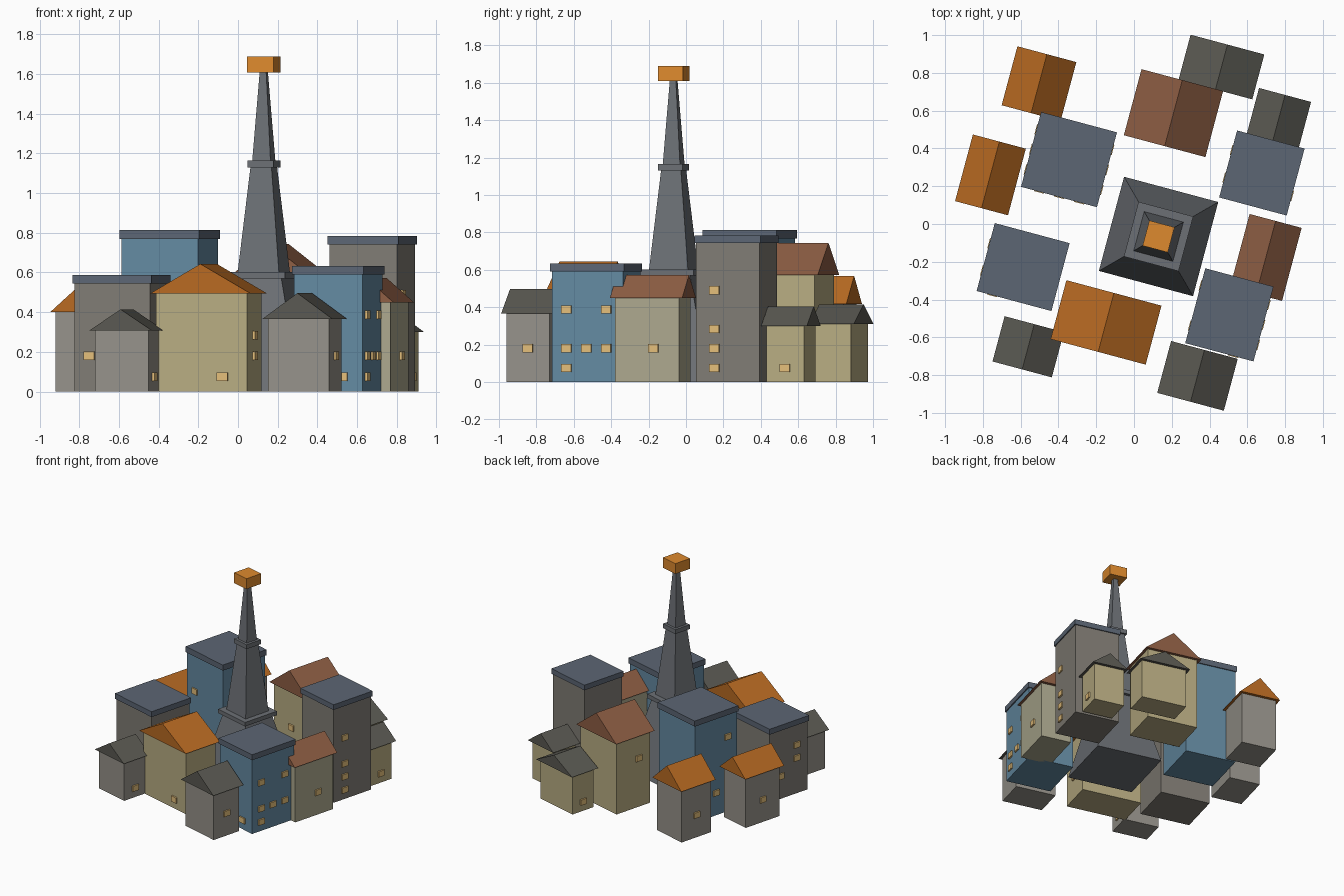
import bpy
from mathutils import Matrix
from math import radians

if "Cube" in bpy.data.objects:
    bpy.data.objects.remove(bpy.data.objects["Cube"])

TURN = radians(-15)          # the whole town is turned by this angle


def lin(c):
    return tuple((v / 255 / 12.92 if v < 11 else ((v / 255 + 0.055) / 1.055) ** 2.4) for v in c) + (1,)


COLOURS = {
    "stone": (150, 146, 138), "grey": (128, 124, 116), "tan": (184, 172, 130),
    "sage": (172, 168, 142), "blue": (100, 138, 162), "slate": (92, 102, 116),
    "tower": (108, 112, 117), "orange": (184, 106, 34), "brown": (142, 94, 68),
    "dark": (90, 89, 82), "gold": (222, 138, 46), "window": (228, 190, 122),
}
MATS = {}
for key, rgb in COLOURS.items():
    MATS[key] = bpy.data.materials.new(key)
    MATS[key].diffuse_color = lin(rgb)


def mesh(name, verts, faces, colour, x, y):
    me = bpy.data.meshes.new(name)
    me.from_pydata(verts, [], faces)
    me.materials.append(MATS[colour])
    ob = bpy.data.objects.new(name, me)
    ob.matrix_world = Matrix.Translation((x, y, 0)) @ Matrix.Rotation(TURN, 4, 'Z')
    bpy.context.collection.objects.link(ob)
    return ob


BOX = [(3, 2, 1, 0), (4, 5, 6, 7), (0, 1, 5, 4), (1, 2, 6, 5), (2, 3, 7, 6), (3, 0, 4, 7)]
CORNERS = [(-.5, -.5), (.5, -.5), (.5, .5), (-.5, .5)]


def block(name, x, y, w, d, z0, z1, colour, w2=None, d2=None, cx=0, cy=0):
    """Box, or a tapered box when a top size is given."""
    w2, d2 = w2 or w, d2 or d
    verts = [(cx + a * w, cy + b * d, z0) for a, b in CORNERS]
    verts += [(cx + a * w2, cy + b * d2, z1) for a, b in CORNERS]
    return mesh(name, verts, BOX, colour, x, y)


def gable(name, x, y, w, d, z0, z1, colour):
    """Solid gable roof with its ridge running front to back."""
    verts = [(a, b * d / 2, z) for b in (-1, 1) for a, z in ((-w / 2, z0), (w / 2, z0), (0, z1))]
    faces = [(0, 1, 2), (5, 4, 3), (0, 3, 4, 1), (1, 4, 5, 2), (2, 5, 3, 0)]
    return mesh(name, verts, faces, colour, x, y)


def windows(name, x, y, w, d, spots):
    """Spots are (side, offset along the wall, height)."""
    for side, u, z in spots:
        s = -1 if side[0] == '-' else 1
        if side[1] == 'x':
            size, pos = (0.024, 0.055), (s * w / 2, u)
        else:
            size, pos = (0.055, 0.024), (u, s * d / 2)
        block(name + "_window", x, y, *size, z - 0.022, z + 0.022, "window", cx=pos[0], cy=pos[1])


Z = [0.075, 0.18, 0.283, 0.387, 0.49, 0.594]     # window rows

# gabled houses: name, x, y, roof width, roof depth, eave, ridge, wall, roof, windows
HOUSES = [
    ("north_west_house", -.503, .743, .323, .323, .417, .567, "stone", "orange", [('-x', 0, Z[1])]),
    ("west_house", -.760, .26, .29, .365, .40, .528, "stone", "orange", [('-x', 0, Z[1])]),
    ("south_west_cottage", -.56, -.65, .325, .248, .308, .414, "stone", "dark", [('+x', 0, Z[0])]),
    ("south_hall", -.148, -.521, .521, .323, .495, .643, "tan", "orange",
     [('+x', 0, Z[1]), ('+x', 0, Z[2]), ('-y', .11, Z[0])]),
    ("south_cottage", .336, -.804, .365, .284, .366, .496, "stone", "dark", [('+x', 0, Z[1])]),
    ("east_house", .698, -.177, .285, .40, .449, .572, "sage", "brown", [('+x', .035, Z[1])]),
    ("north_east_cottage", .767, .561, .285, .253, .30, .404, "tan", "dark", [('+x', 0, Z[0])]),
    ("north_cottage", .463, .831, .404, .246, .31, .415, "tan", "dark", [('-x', 0, Z[0])]),
    ("north_hall", .209, .587, .447, .362, .572, .743, "tan", "brown",
     [('-x', -.05, Z[3]), ('-y', 0, Z[2])]),
]
for name, x, y, w, d, eave, ridge, wall, roof, spots in HOUSES:
    bw, bd = w - 0.046, d - 0.046
    block(name + "_walls", x, y, bw, bd, 0, eave, wall)
    gable(name + "_roof", x, y, w, d, eave, ridge, roof)
    windows(name, x, y, bw, bd, spots)

# flat-roofed blocks: name, x, y, roof width, roof depth, slab bottom, slab top, wall, windows
FLATS = [
    ("north_west_block", -.344, .341, .416, .41, .768, .813, "blue",
     [('-y', -.11, Z[4]), ('-y', -.11, Z[2]), ('-y', 0, Z[1]), ('-y', .11, Z[1]),
      ('-x', -.11, Z[5]), ('-x', .11, Z[2]), ('-x', 0, Z[1]),
      ('+x', -.11, Z[3]), ('+x', 0, Z[1]), ('+x', .11, Z[2])]),
    ("west_block", -.587, -.228, .41, .372, .545, .588, "grey",
     [('-y', -.12, Z[1]), ('-x', -.075, Z[3]), ('-x', -.075, Z[2]), ('-x', .075, Z[1])]),
    ("south_east_block", .505, -.481, .374, .41, .59, .634, "blue",
     [('+x', -.115, Z[3]), ('+x', .105, Z[3]), ('+x', -.115, Z[1]), ('+x', -.005, Z[1]),
      ('+x', .105, Z[1]), ('+x', -.115, Z[0]), ('-y', .075, Z[0]),
      ('-x', -.11, Z[2]), ('-x', .11, Z[3])]),
    ("east_block", .677, .27, .37, .367, .742, .783, "grey",
     [('+x', -.075, Z[i]) for i in (0, 1, 2, 4)] + [('-x', -.075, Z[3]), ('-x', .075, Z[4])]),
]
for name, x, y, w, d, z0, z1, wall, spots in FLATS:
    bw, bd = w - 0.016, d - 0.016
    block(name + "_walls", x, y, bw, bd, 0, z0, wall)
    block(name + "_roof", x, y, w, d, z0, z1, "slate")
    windows(name, x, y, bw, bd, spots)

# central spire: part, bottom z, top z, bottom size, top size, colour
for part, z0, z1, s0, s1, colour in [
    ("tower_base", 0, .57, .516, .25, "tower"),
    ("tower_lower_collar", .57, .602, .30, .30, "tower"),
    ("tower_lower_shaft", .602, 1.13, .215, .11, "tower"),
    ("tower_upper_collar", 1.13, 1.165, .136, .136, "tower"),
    ("tower_upper_shaft", 1.165, 1.61, .095, .034, "tower"),
    ("tower_lantern", 1.608, 1.69, .138, .138, "gold"),
]:
    block(part, .13, -.066, s0, s0, z0, z1, colour, s1, s1)

for m in bpy.data.materials:
    if m.users and not m.is_grease_pencil:
        m.use_nodes = True
        m.node_tree.nodes["Principled BSDF"].inputs["Base Color"].default_value = m.diffuse_color
